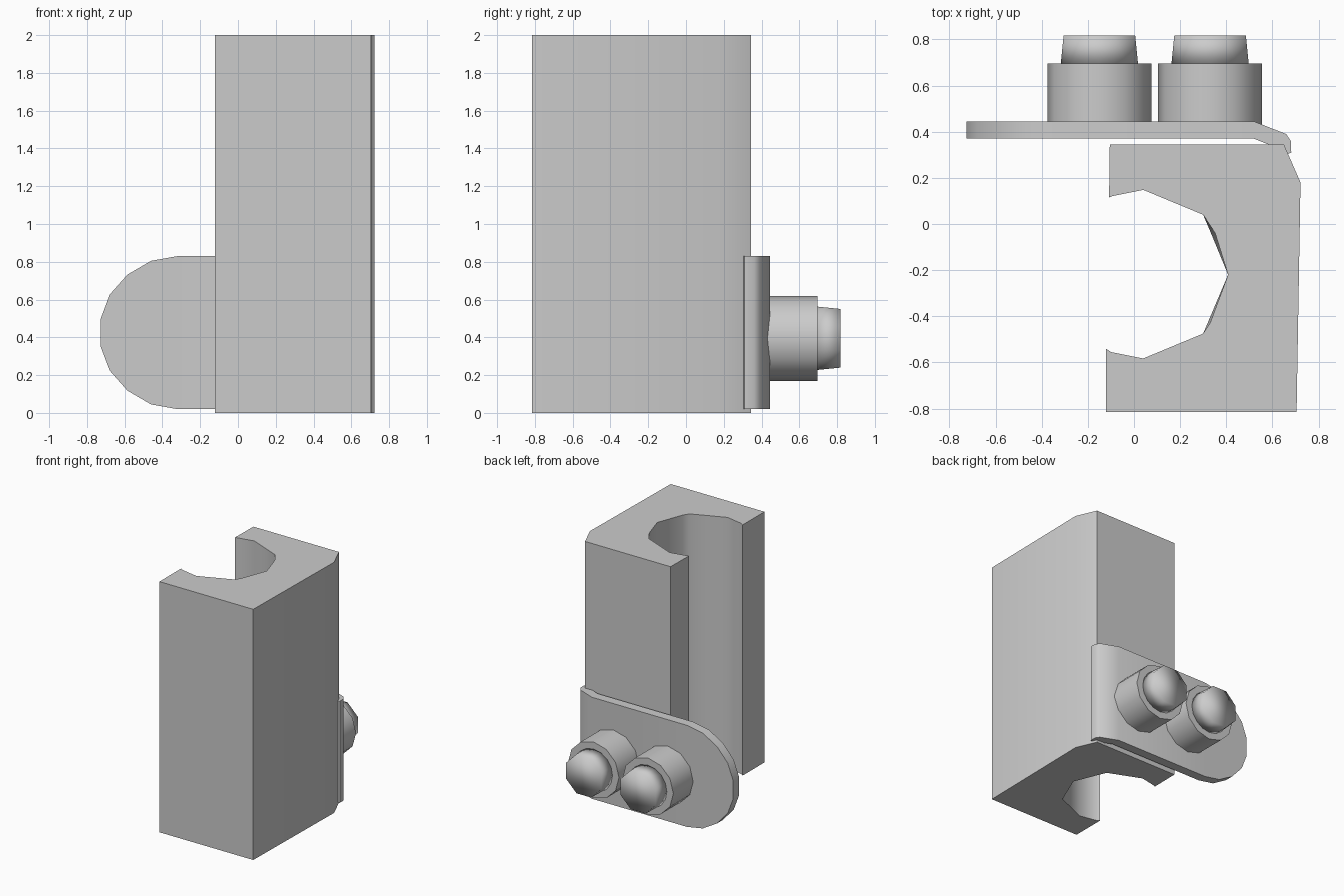
import bpy, bmesh
from math import sin, cos, pi, radians

if "Cube" in bpy.data.objects:
    bpy.data.objects.remove(bpy.data.objects["Cube"])


def finish(bm, name, angle):
    bmesh.ops.recalc_face_normals(bm, faces=bm.faces)
    me = bpy.data.meshes.new(name)
    bm.to_mesh(me)
    bm.free()
    ob = bpy.data.objects.new(name, me)
    bpy.context.collection.objects.link(ob)
    bpy.ops.object.select_all(action='DESELECT')
    ob.select_set(True)
    bpy.context.view_layer.objects.active = ob
    bpy.ops.object.shade_smooth_by_angle(angle=radians(angle))
    return ob


def loft(rings, name, angle):
    """Join closed rings of points into a capped solid."""
    bm = bmesh.new()
    loops = [[bm.verts.new(p) for p in r] for r in rings]
    n = len(rings[0])
    for a, b in zip(loops, loops[1:]):
        for i in range(n):
            j = (i + 1) % n
            bm.faces.new((a[i], a[j], b[j], b[i]))
    bm.faces.new(loops[0])
    bm.faces.new(loops[-1])
    return finish(bm, name, angle)


def circle(x, y, z, r, n, turn=0.0):
    return [(x + r * cos(2 * pi * i / n + turn), y, z + r * sin(2 * pi * i / n + turn))
            for i in range(n)]


# Channel block: C-shaped section; the top of the bore bulges slightly more
def section(bulge):
    return [(-.105, .345), (.65, .345), (.722, .18), (.705, -.815), (-.122, -.815),
            (-.122, -.54), (-.10, -.555), (.04, -.583), (.30, -.475),
            (.319 + bulge * .6, -.43), (.408, -.22), (.334 + bulge, -.04),
            (.30, .04), (.04, .148), (-.09, .122), (-.108, .115)]


loft([[(x, y, z) for x, y in section(b)] for z, b in ((0, 0), (2, .018))],
     "channel_block", 55)

# Side plate: rounded left end, bent lip on the right
# stations: half height, outer (x, y), inner (x, y)
stations = [(h, (x, .445), (x, .37)) for x, h in
            ((-.727, .075), (-.68, .20), (-.585, .307), (-.46, .38), (-.32, .405), (.52, .405))]
stations += [(.405, (.66, .39), (.59, .342)), (.405, (.68, .36), (.65, .335)),
             (.405, (.682, .31), (.665, .302))]
MID = .425
loft([[(*o, MID + h), (*i, MID + h), (*i, MID - h), (*o, MID - h)] for h, o, i in stations],
     "side_plate", 40)

# Two studs: round collar plus a tapered cap with an eight-sided end
BOLT_Z = .395
for side, x in (("left", -.15), ("right", .33)):
    loft([circle(x, y, BOLT_Z, .225, 12) for y in (.39, .695)], side + "_collar", 40)
    bm = bmesh.new()
    for p in circle(x, .69, BOLT_Z, .168, 16) + circle(x, .818, BOLT_Z, .168, 8, pi / 8):
        bm.verts.new(p)
    bmesh.ops.convex_hull(bm, input=bm.verts)
    bmesh.ops.dissolve_limit(bm, angle_limit=radians(1), verts=bm.verts, edges=bm.edges)
    finish(bm, side + "_cap", 180)
